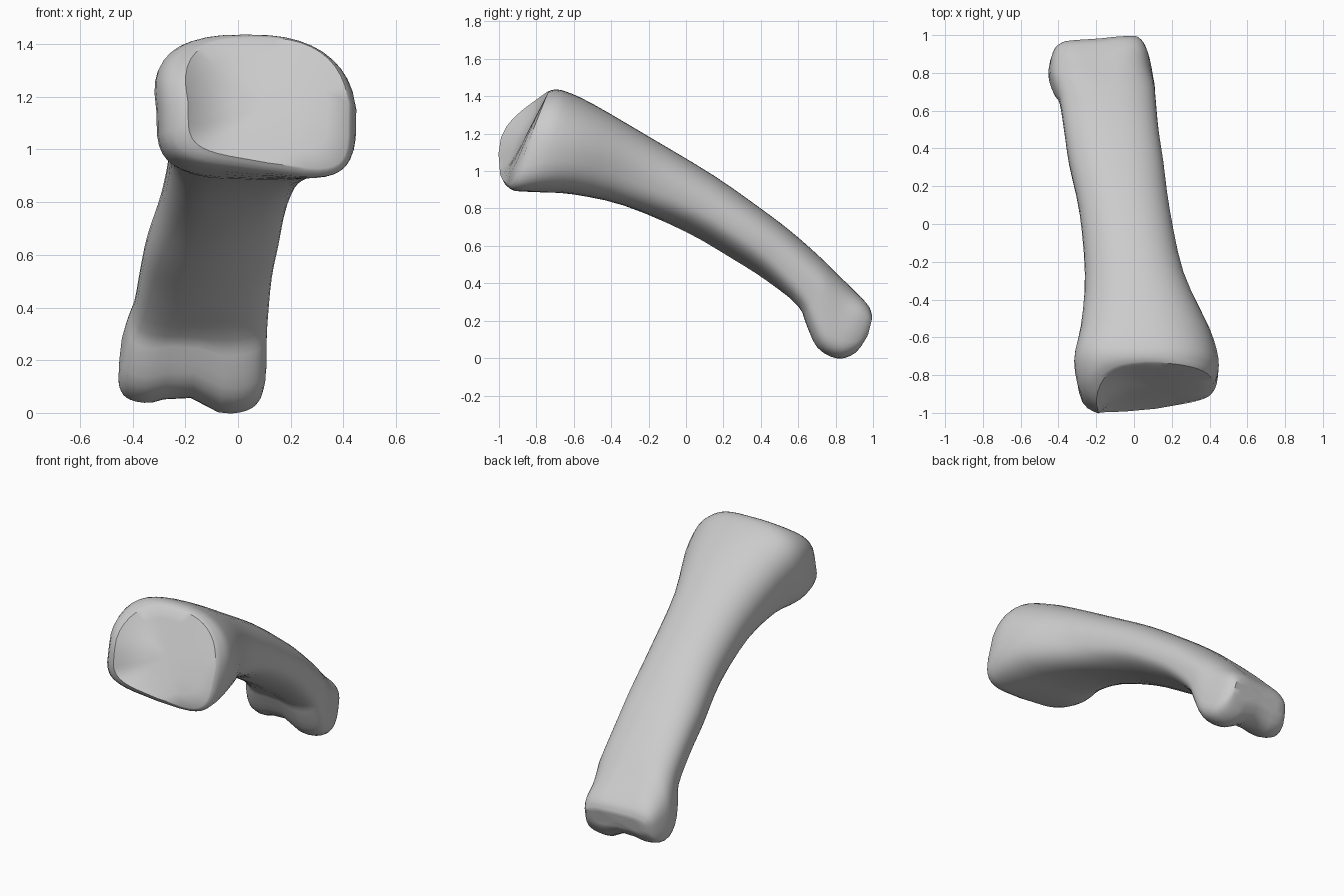
import bpy, bmesh, math

if "Cube" in bpy.data.objects:
    bpy.data.objects.remove(bpy.data.objects["Cube"])

# Cross-sections from base to tip:
# top y,z | bottom y,z | left x, right x | roundness top, bottom | groove | slant
SECTIONS = [
    (-0.735, 1.425, -0.98, 0.95, -0.19, 0.42, 2.7, 5.0, 0.00, 1.0),
    (-0.70, 1.436, -0.94, 0.908, -0.275, 0.44, 2.6, 4.5, 0.00, 0.75),
    (-0.64, 1.425, -0.79, 0.888, -0.31, 0.447, 2.6, 3.7, 0.00, 0.2),
    (-0.50, 1.360, -0.60, 0.875, -0.28, 0.40, 2.3, 3.0, 0.00, 0.0),
    (-0.20, 1.185, -0.33, 0.815, -0.26, 0.265, 2.2, 2.8, 0.00, 0.0),
    (0.15, 0.975, 0.00, 0.675, -0.29, 0.19, 2.2, 2.7, 0.00, 0.0),
    (0.42, 0.785, 0.25, 0.530, -0.345, 0.155, 2.3, 2.8, 0.00, 0.0),
    (0.57, 0.670, 0.43, 0.415, -0.37, 0.13, 2.4, 3.0, 0.00, 0.0),
    (0.72, 0.540, 0.60, 0.270, -0.395, 0.115, 2.4, 3.5, 0.02, 0.0),
    (0.82, 0.445, 0.64, 0.180, -0.425, 0.11, 2.8, 3.8, 0.05, 0.0),
    (0.90, 0.370, 0.70, 0.050, -0.45, 0.112, 3.3, 3.8, 0.07, 0.0),
    (0.96, 0.310, 0.81, -0.008, -0.46, 0.12, 4.0, 3.8, 0.07, 0.0),
    (0.99, 0.270, 0.91, 0.025, -0.45, 0.11, 4.0, 3.8, 0.05, 0.0),
    (1.00, 0.230, 0.97, 0.110, -0.42, 0.09, 4.0, 4.0, 0.02, 0.0),
]
SIDES, STEPS = 40, 3


def clamp(v):
    return max(0.0, min(1.0, v))


def spline(a, b, c, d, t):
    return [0.5 * (2*q + (r-p)*t + (2*p-5*q+4*r-s)*t*t + (3*q-p-3*r+s)*t**3)
            for p, q, r, s in zip(a, b, c, d)]


def power(v, n):
    return math.copysign(abs(v) ** (2 / n), v)


def ring(sec):
    ty, tz, by, bz, xl, xr, nt, nb, groove, slant = sec
    shaft = math.sin(math.pi * clamp((by + 0.3) / 0.95))
    base = clamp((-0.4 - by) / 0.3)
    pts = []
    for i in range(SIDES):
        a = 2 * math.pi * i / SIDES
        n = nt if math.sin(a) > 0 else nb
        side = power(math.cos(a), n)
        x = (xl + xr) / 2 + (xr - xl) / 2 * side
        u = clamp(0.48 + (0.52 if math.sin(a) > 0 else 0.48) * power(math.sin(a), n))
        low, up = max(0, 1 - 2 * u), max(0, 2 * u - 1)
        left = clamp((0.12 - x) / 0.32)
        right = max(0, x - 0.1) / 0.3
        y = by + (ty - by) * u
        z = bz + (tz - bz) * u
        # slanted joint face on the base, crown leaning left
        y += slant * (0.05 * right * (1 - u)
                      - left * (0.025 + 0.11 * math.sin(math.pi * u ** 1.2)))
        z += slant * low * (0.05 * left - 0.04 * right)
        x -= base * 0.05 * up
        # underside of the shaft rises to the right
        z += 0.05 * shaft * low * max(0, side)
        # groove between the two knuckles, outer one a little shallower
        dip = groove * math.exp(-((x + 0.19) / 0.09) ** 2)
        dip += groove * 0.55 * clamp((-0.19 - x) / 0.1)
        z += dip * low
        y -= dip * 0.2 * (1 - low)
        # knuckle end narrows and recedes to the left at the tip
        tip = max(0, y - 0.8)
        x += (0.22 * tip * (1 - side) - 0.27 * max(0, y - 0.74) * (1 + side)) / 2
        y -= 0.07 * tip * (1 - side)
        pts.append((x, y, z))
    return pts


# Loft the bone through smoothly interpolated rings
last = len(SECTIONS) - 1
rows = []
for i in range(last):
    ctrl = [SECTIONS[max(0, min(last, i + k))] for k in (-1, 0, 1, 2)]
    rows += [ring(spline(*ctrl, s / STEPS)) for s in range(STEPS)]
rows.append(ring(SECTIONS[-1]))

bm = bmesh.new()
loops = [[bm.verts.new(p) for p in row] for row in rows]
for r0, r1 in zip(loops, loops[1:]):
    for i in range(SIDES):
        j = (i + 1) % SIDES
        bm.faces.new((r0[i], r0[j], r1[j], r1[i]))


def cap(loop, flat, push):
    """Close an end: the rim blends inward to the plain, unslanted section."""
    mid = [sum(p[k] for p in flat) / SIDES for k in range(3)]
    mid[1] += push
    outer = loop
    for s, blend in ((0.75, 0.5), (0.4, 0.8)):
        inner = []
        for v, p in zip(loop, flat):
            edge = v.co * (1 - blend)
            inner.append(bm.verts.new([mid[k] + (edge[k] + p[k] * blend - mid[k]) * s
                                       for k in range(3)]))
        for i in range(SIDES):
            j = (i + 1) % SIDES
            bm.faces.new((outer[i], outer[j], inner[j], inner[i]))
        outer = inner
    centre = bm.verts.new(mid)
    for i in range(SIDES):
        bm.faces.new((outer[i], outer[(i + 1) % SIDES], centre))


cap(loops[0], ring(SECTIONS[0][:9] + (0.0,)), 0.0)   # shallow joint face
cap(loops[-1], rows[-1], 0.0)                        # knuckle end
bmesh.ops.recalc_face_normals(bm, faces=bm.faces)
mesh = bpy.data.meshes.new("finger_bone")
bm.to_mesh(mesh)
bm.free()
bone = bpy.data.objects.new("finger_bone", mesh)
bpy.context.collection.objects.link(bone)
bpy.context.view_layer.objects.active = bone
bone.select_set(True)
bpy.ops.object.shade_smooth_by_angle(angle=math.radians(40))
